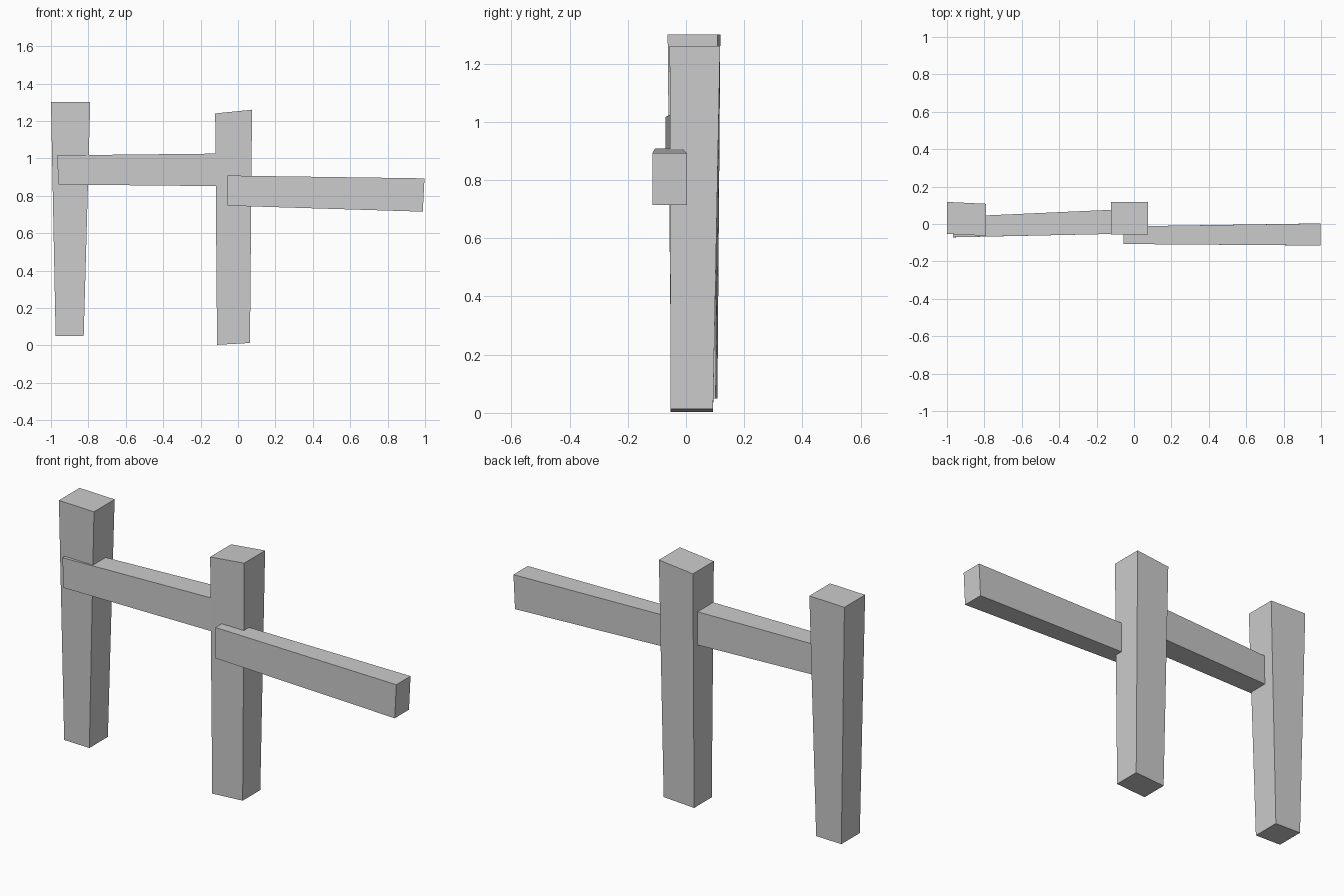
import bpy
import bmesh

if "Cube" in bpy.data.objects:
    bpy.data.objects.remove(bpy.data.objects["Cube"])


def beam(name, start, end):
    """Tapered four-sided beam between two end quads with matching corner order."""
    bm = bmesh.new()
    a = [bm.verts.new(p) for p in start]
    b = [bm.verts.new(p) for p in end]
    bm.faces.new(a)
    bm.faces.new(b[::-1])
    for i in range(4):
        j = (i + 1) % 4
        bm.faces.new((a[i], b[i], b[j], a[j]))
    bmesh.ops.recalc_face_normals(bm, faces=bm.faces)
    mesh = bpy.data.meshes.new(name)
    bm.to_mesh(mesh)
    bm.free()
    obj = bpy.data.objects.new(name, mesh)
    bpy.context.collection.objects.link(obj)
    return obj


def level(xl, xr, y0, y1, zl, zr, skew=0.0):
    """Post end: x range, y range, height at left and right, y shift on the right."""
    return [(xl, y0, zl), (xr, y0 + skew, zr), (xr, y1 + skew, zr), (xl, y1, zl)]


def upright(xb, xt, y0, y1, zb, zt):
    """Rail end: x at bottom and top, y range, z range."""
    return [(xb, y0, zb), (xb, y1, zb), (xt, y1, zt), (xt, y0, zt)]


# Fence posts, narrowing towards the ground
beam("left_post",
     level(-0.975, -0.825, -0.045, 0.108, 0.05, 0.05, -0.006),
     level(-1.0, -0.79, -0.053, 0.118, 1.30, 1.30, -0.01))
beam("right_post",
     level(-0.112, 0.064, -0.053, 0.093, 0.003, 0.013),
     level(-0.122, 0.075, -0.056, 0.117, 1.24, 1.26))

# Upper rail between the posts
beam("upper_rail",
     upright(-0.96, -0.967, -0.071, 0.038, 0.86, 1.016),
     upright(0.04, 0.04, -0.05, 0.083, 0.85, 1.027))

# Lower rail reaching out past the right post
beam("lower_rail",
     upright(-0.056, -0.056, -0.107, -0.013, 0.747, 0.908),
     upright(0.988, 0.997, -0.115, 0.003, 0.715, 0.893))
